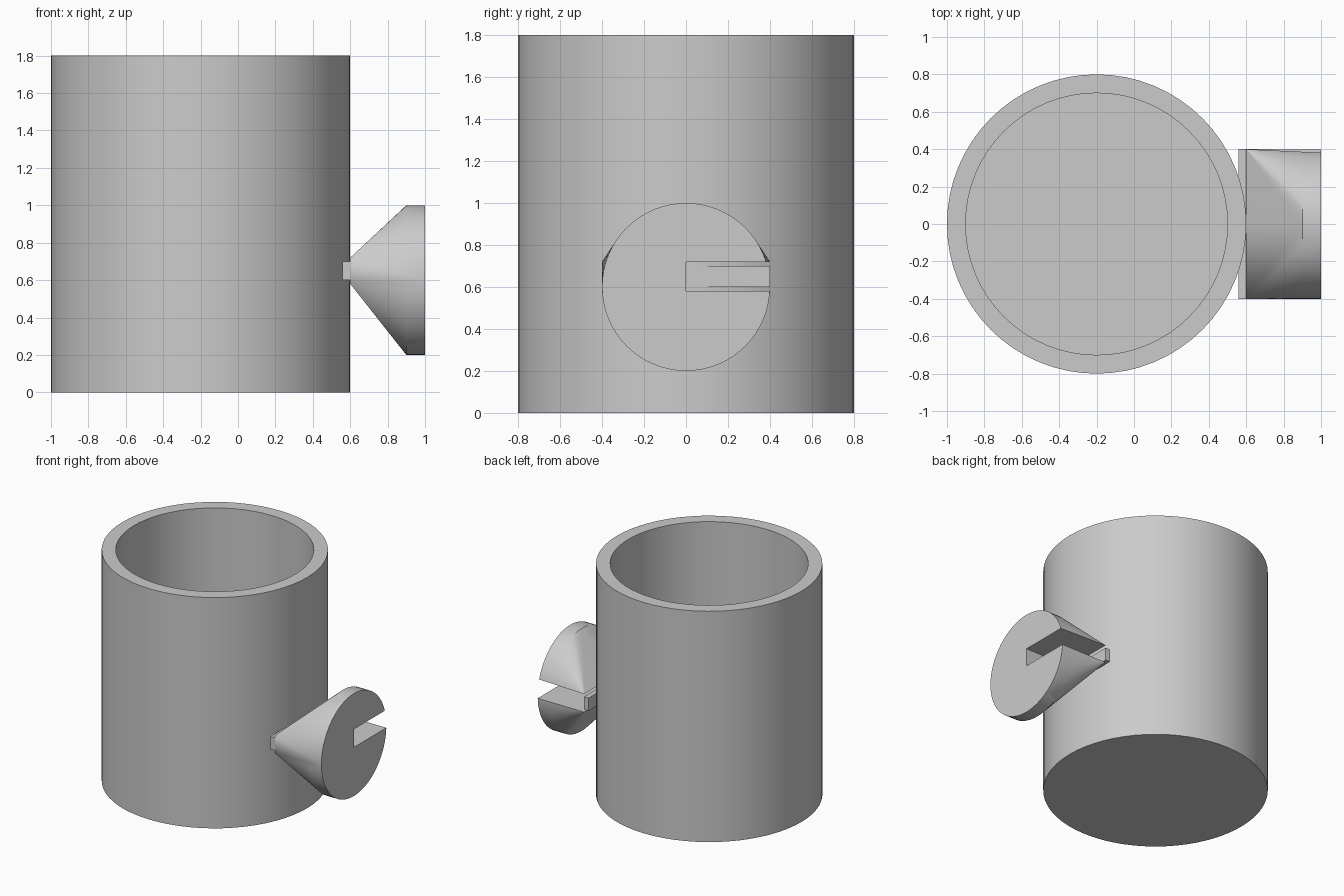
import bpy, bmesh, math

if "Cube" in bpy.data.objects:
    bpy.data.objects.remove(bpy.data.objects["Cube"])

SEG = 64
grey = bpy.data.materials.new("light grey")
grey.diffuse_color = (0.6, 0.6, 0.6, 1)
grey.use_nodes = True
grey.node_tree.nodes["Principled BSDF"].inputs["Base Color"].default_value = grey.diffuse_color


def make_object(name, bm, smooth=True):
    bmesh.ops.recalc_face_normals(bm, faces=bm.faces)
    mesh = bpy.data.meshes.new(name)
    bm.to_mesh(mesh)
    bm.free()
    mesh.materials.append(grey)
    ob = bpy.data.objects.new(name, mesh)
    bpy.context.collection.objects.link(ob)
    if smooth:
        shade(ob)
    return ob


def shade(ob):
    bpy.ops.object.select_all(action='DESELECT')
    ob.select_set(True)
    bpy.context.view_layer.objects.active = ob
    bpy.ops.object.shade_smooth_by_angle(angle=math.radians(30))


def box(name, x, y, z):
    bm = bmesh.new()
    bmesh.ops.create_cube(bm, size=1)
    for v in bm.verts:
        for i, (lo, hi) in enumerate((x, y, z)):
            v.co[i] = hi if v.co[i] > 0 else lo
    return make_object(name, bm, smooth=False)


# Cup: outer wall, rim, inner wall and floor as stacked rings
bm = bmesh.new()
rings = []
for r, z in ((0.8, 0), (0.8, 1.8), (0.7, 1.8), (0.7, 0.1)):
    rings.append([bm.verts.new((-0.2 + r * math.cos(2 * math.pi * i / SEG),
                                r * math.sin(2 * math.pi * i / SEG), z))
                  for i in range(SEG)])
for a, b in zip(rings, rings[1:]):
    for i in range(SEG):
        j = (i + 1) % SEG
        bm.faces.new((a[i], a[j], b[j], b[i]))
bm.faces.new(rings[0])
bm.faces.new(rings[-1])
make_object("cup", bm)

# Handle: round disc tapering to a thin bar, as one convex shape
bm = bmesh.new()
for x in (0.9, 1.0):
    for i in range(SEG):
        t = 2 * math.pi * i / SEG
        bm.verts.new((x, 0.4 * math.cos(t), 0.6 + 0.4 * math.sin(t)))
for y in (-0.4, 0.4):
    for z in (0.58, 0.72):
        bm.verts.new((0.6, y, z))
bmesh.ops.convex_hull(bm, input=bm.verts)
bmesh.ops.dissolve_limit(bm, angle_limit=0.002, verts=bm.verts, edges=bm.edges)
handle = make_object("handle", bm, smooth=False)

# Slot cut through one half of the handle
cutter = box("slot_cutter", (0.5, 1.1), (0, 0.5), (0.5799, 0.7201))
cutter.hide_render = True
mod = handle.modifiers.new("slot", 'BOOLEAN')
mod.operation = 'DIFFERENCE'
mod.solver = 'EXACT'
mod.object = cutter
bpy.context.view_layer.objects.active = handle
bpy.ops.object.modifier_apply(modifier=mod.name)
bpy.data.objects.remove(cutter)
shade(handle)

# Bar joining the handle to the cup
box("handle_bar", (0.56, 0.599), (-0.4, 0.4), (0.6, 0.7))
